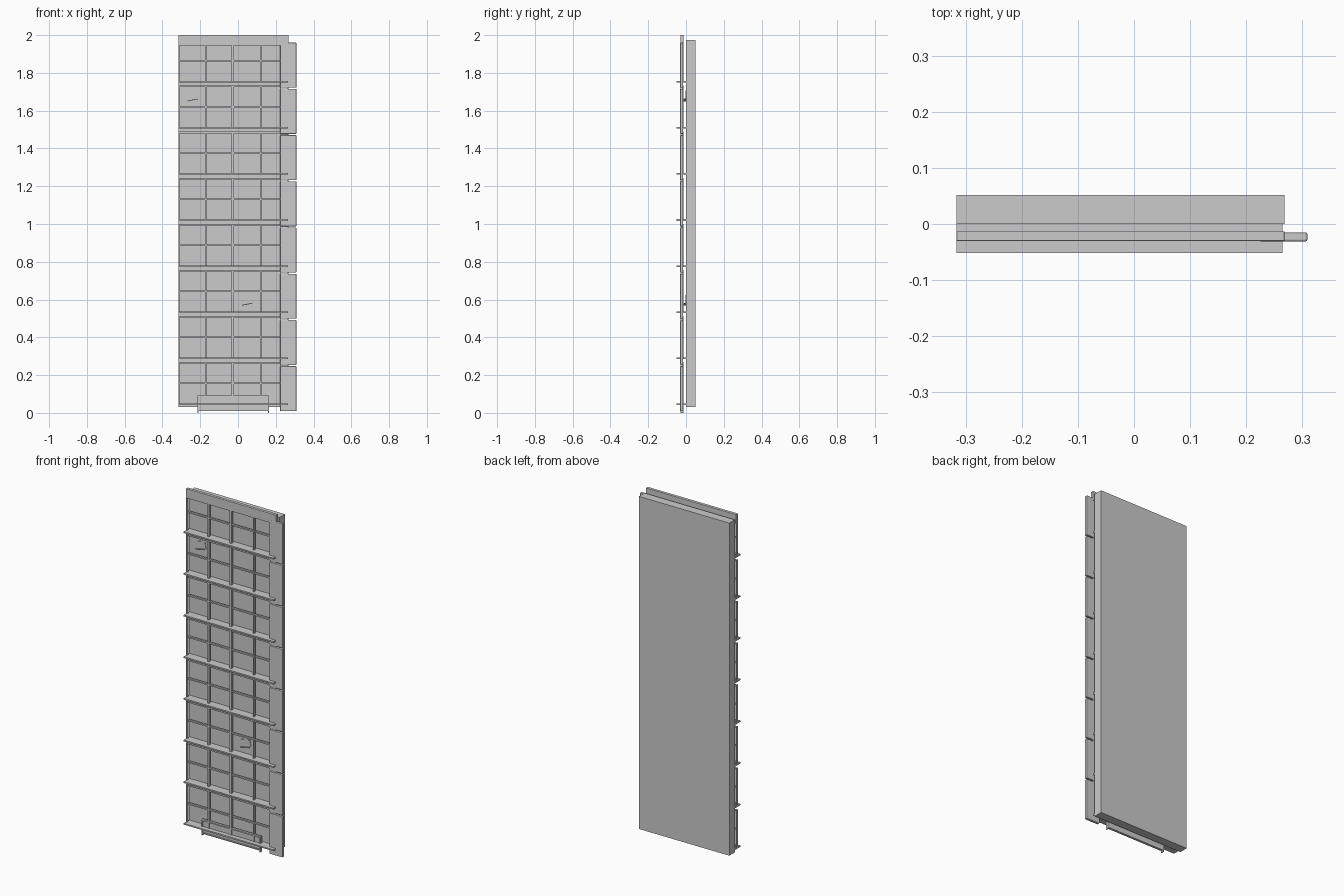
import bpy, bmesh
from mathutils import Matrix

if "Cube" in bpy.data.objects:
    bpy.data.objects.remove(bpy.data.objects["Cube"])


def box(name, x0, x1, y0, y1, z0, z1, bevel=0.0):
    bm = bmesh.new()
    bmesh.ops.create_cube(bm, size=1)
    for v in bm.verts:
        v.co.x *= x1 - x0
        v.co.y *= y1 - y0
        v.co.z *= z1 - z0
    me = bpy.data.meshes.new(name)
    bm.to_mesh(me)
    bm.free()
    ob = bpy.data.objects.new(name, me)
    ob.location = ((x0 + x1) / 2, (y0 + y1) / 2, (z0 + z1) / 2)
    bpy.context.collection.objects.link(ob)
    if bevel:
        m = ob.modifiers.new("bevel", 'BEVEL')
        m.width = bevel
        m.segments = 2
    return ob


LEFT, RIGHT = -0.316, 0.268
FRONT, BACK = -0.029, -0.014      # depth of the lattice layer
ROWS, STEP = 8, 0.2436

# Thick backing slab
box("back_slab", LEFT, RIGHT, 0.0, 0.0515, 0.03, 1.975)

# Header across the top of the lattice
box("top_header", LEFT, RIGHT, -0.030, -0.013, 1.945, 2.0, 0.001)

# Repeating rows: ledge, rails, posts and edge block
for i in range(ROWS):
    ledge = 1.752 - i * STEP
    top = 1.945 if i == 0 else ledge + STEP - 0.02
    mid = ledge + 0.111
    box(f"ledge_{i}", LEFT, RIGHT - 0.003, -0.0515, 0.001,
        ledge - 0.004, ledge + 0.004)
    box(f"middle_rail_{i}", LEFT, 0.23, -0.026, BACK, mid - 0.004, mid + 0.004)
    if i < ROWS - 1:
        box(f"lower_rail_{i}", LEFT, 0.23, -0.026, BACK,
            ledge - 0.028, ledge - 0.020)
    box(f"left_post_{i}", LEFT, LEFT + 0.006, FRONT, BACK, ledge, top)
    for j, x in enumerate((-0.172, -0.028, 0.120)):
        w = 0.006 if j == 1 else 0.004
        box(f"post_{i}_{j}", x - w, x + w, FRONT, BACK - 0.001, ledge, top)
    z = 1.96 - i * 0.2447
    box(f"edge_block_{i}", 0.223, 0.309, -0.031, -0.015,
        z - 0.238, z, 0.003)

# Continuous spine joining the edge blocks
box("edge_spine", 0.226, 0.264, -0.028, -0.017, 0.01, 1.96)

# Small tilted clips on the slab
for n, (x, z) in enumerate(((-0.245, 1.678), (0.045, 0.597))):
    clip = box(f"clip_{n}", -0.037, 0.037, -0.003, 0.001, -0.021, 0.021)
    lip = box(f"clip_lip_{n}", -0.028, 0.028, -0.012, 0.0, -0.024, -0.020)
    for ob in (clip, lip):
        ob.matrix_world = (Matrix.Translation((x, 0, z))
                           @ Matrix.Rotation(-0.2, 4, 'Y')
                           @ Matrix.Translation(ob.location))

# Kick plate at the foot with its rim and end tabs
box("kick_plate", -0.215, 0.165, -0.024, -0.016, 0.012, 0.09)
box("kick_plate_rim", -0.215, 0.165, -0.030, -0.016, 0.084, 0.092)
box("kick_plate_foot", -0.215, 0.165, -0.030, -0.016, 0.010, 0.016)
for n, x in enumerate((-0.215, 0.160)):
    box(f"kick_tab_{n}", x, x + 0.005, -0.030, -0.014, 0.0, 0.09)
